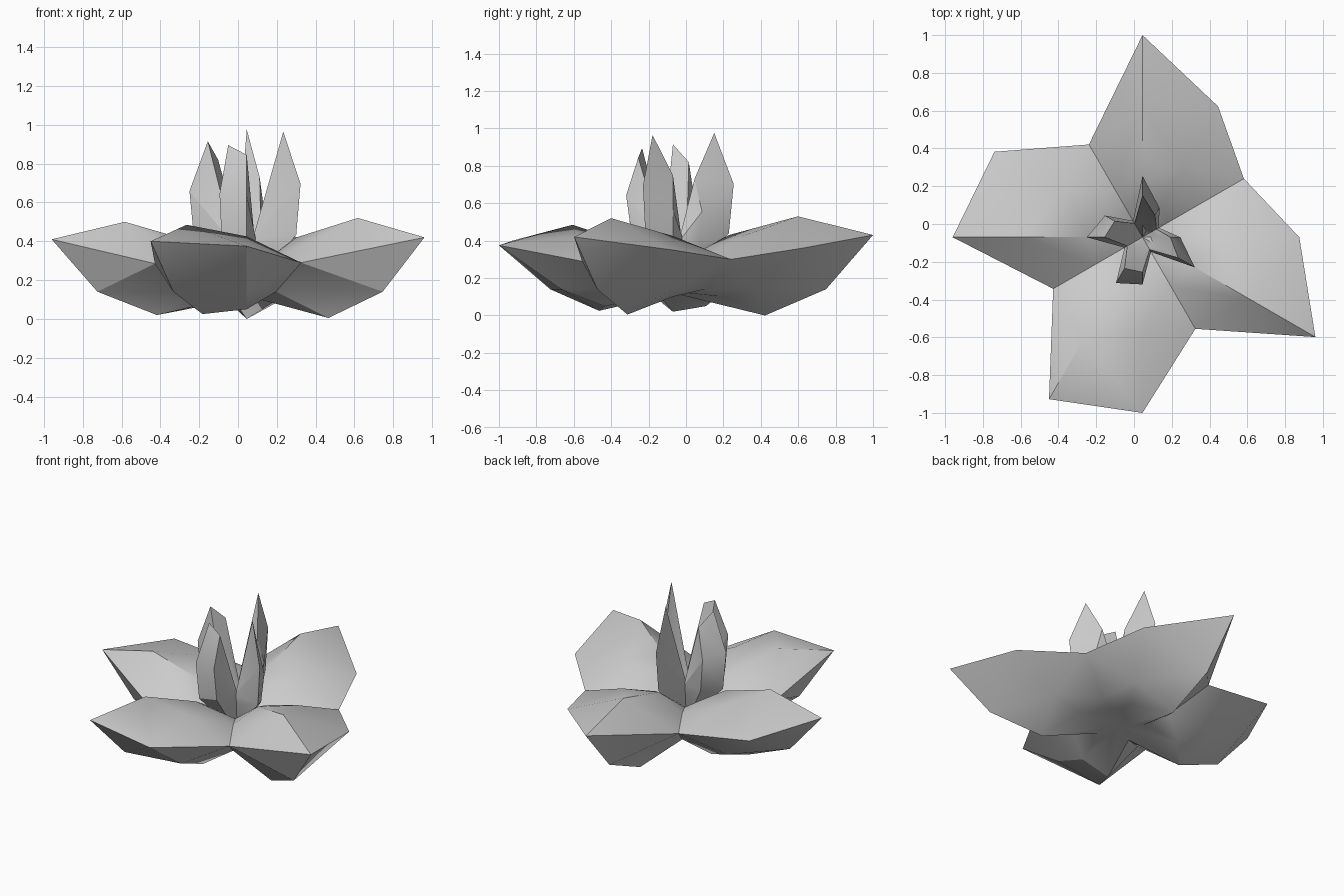
import bpy, bmesh
from math import cos, sin, radians

if "Cube" in bpy.data.objects:
    bpy.data.objects.remove(bpy.data.objects["Cube"])

CX, CY = 0.045, -0.07          # flower axis
# spoke kinds every 30 degrees: M = shoulder, V = valley between petals, T = petal tip
KINDS = "MVMTVMTVTMVT"


def lathe_petals(name, spokes, z_bottom, z_top):
    """Closed twelve-sided shell; each spoke has its own radial profile, bottom to top."""
    bm = bmesh.new()
    rings = []
    for i, prof in enumerate(spokes):
        a = radians(30 * i)
        rings.append([bm.verts.new((CX + r * cos(a), CY + r * sin(a), z)) for r, z in prof])
    low = bm.verts.new((CX, CY, z_bottom))
    top = bm.verts.new((CX, CY, z_top))
    n = len(rings)
    for i in range(n):
        a, b = rings[i], rings[(i + 1) % n]
        bm.faces.new((low, b[0], a[0]))
        for k in range(len(a) - 1):
            bm.faces.new((a[k], b[k], b[k + 1], a[k + 1]))
        bm.faces.new((a[-1], b[-1], top))
    bmesh.ops.triangulate(bm, faces=bm.faces[:])
    bmesh.ops.recalc_face_normals(bm, faces=bm.faces[:])
    me = bpy.data.meshes.new(name)
    bm.to_mesh(me)
    bm.free()
    ob = bpy.data.objects.new(name, me)
    bpy.context.collection.objects.link(ob)
    bpy.ops.object.select_all(action='DESELECT')
    ob.select_set(True)
    bpy.context.view_layer.objects.active = ob
    bpy.ops.object.shade_smooth_by_angle(angle=radians(28))
    return ob


# Outer petals: rim radius and rim height per spoke
RIM_R = [.83, .62, .80, 1.07, .567, .905, 1.005, .546, .99, .93, .56, 1.057]
RIM_Z = [.35, .30, .36, .43, .30, .37, .41, .285, .40, .375, .29, .42]
# profile: keel, belly, rim, crest, inner slope (radius ratio, height; None = rim height)
OUTER = {
    'T': [(.46, .01), (.765, .14), (1, None), (.625, .51), (.28, .41)],
    'M': [(.39, .05), (.64, .14), (1, None), (.54, .425), (.25, .36)],
    'V': [(.25, .10), (.54, .14), (1, None), (.54, .315), (.25, .28)],
}
RISE = {3: .02, 11: .01, 6: -.01, 8: -.025}
# keel heights that differ from the profile
KEEL_Z = {0: .10, 1: .12, 2: .10, 3: 0.0, 11: .005, 6: .02, 8: .025}
spokes = []
for i, k in enumerate(KINDS):
    prof = []
    for j, (f, z) in enumerate(OUTER[k]):
        z = RIM_Z[i] if z is None else z + (RISE.get(i, 0) if j > 2 else 0)
        prof.append((f * RIM_R[i], z))
    prof[0] = (prof[0][0], KEEL_Z.get(i, prof[0][1]))
    spokes.append(prof)
lathe_petals("outer_petals", spokes, .12, .21)

# Inner petals: widest radius and tip height per spoke
IN_R = [.20, .10, .18, .325, .10, .23, .295, .11, .28, .25, .09, .32]
IN_Z = [.75, .44, .73, .975, .44, .82, .915, .44, .895, .845, .44, .965]
# profile: base, lower wall, widest, tip, inside wall, inside foot (ratio, ratio of tip height)
INNER = {
    'T': [(.40, .26), (.92, .45), (1, .72), (.68, 1), (.42, .70), (.2, .46)],
    'M': [(.40, .30), (.88, .50), (1, .76), (.74, 1), (.46, .74), (.22, .50)],
    'V': [(.45, .52), (.90, .80), (1, .95), (.85, 1), (.60, .90), (.4, .82)],
}
spokes = [[(f * IN_R[i], g * IN_Z[i]) for f, g in INNER[k]] for i, k in enumerate(KINDS)]
lathe_petals("inner_petals", spokes, .2, .32)
